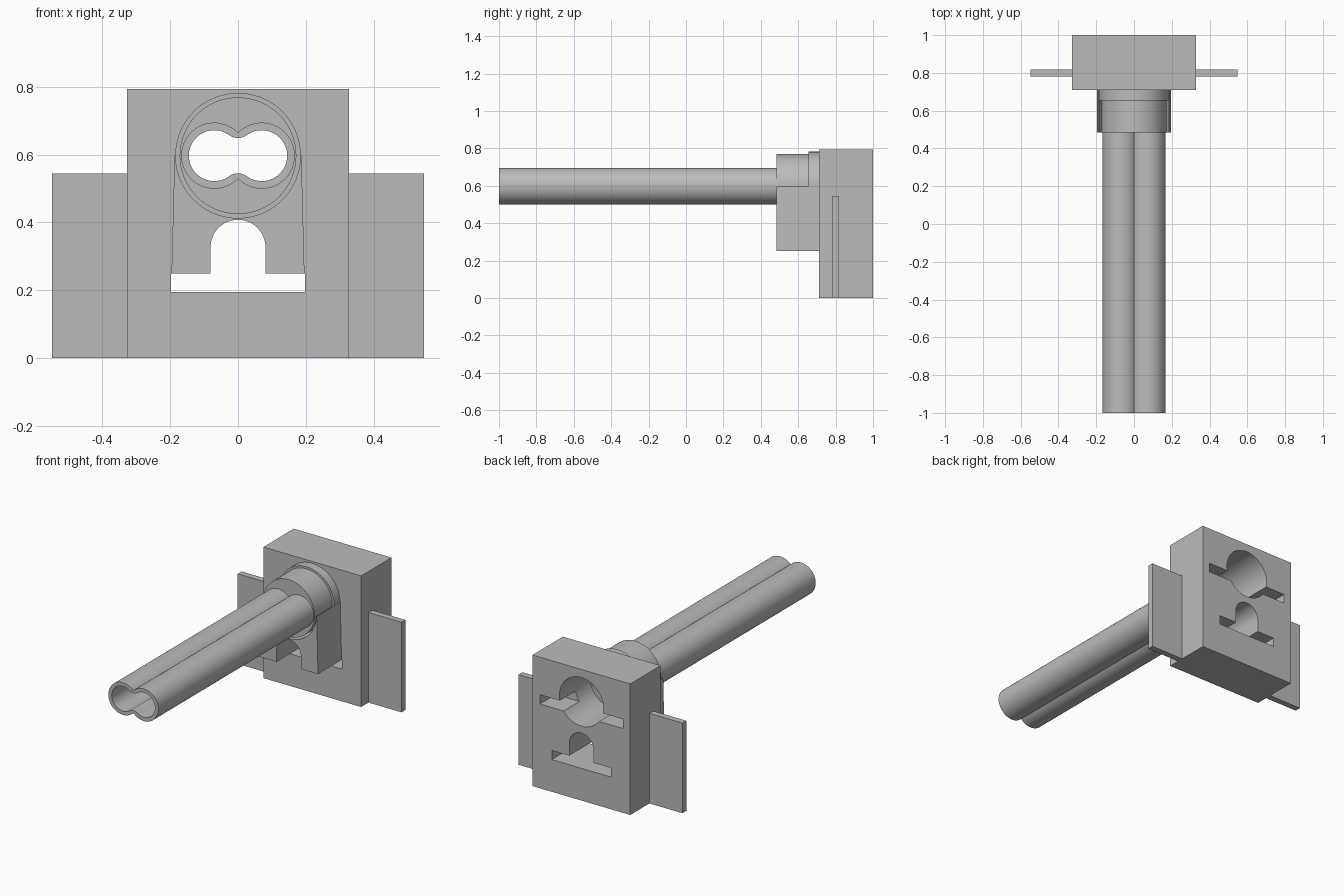
import bpy
from math import sin, cos, pi, radians, atan2

cube = bpy.data.objects.get("Cube")
if cube:
    bpy.data.objects.remove(cube, do_unlink=True)

grey = bpy.data.materials.new("plain grey")
grey.use_nodes = True
grey.diffuse_color = (0.5, 0.5, 0.5, 1)
grey.node_tree.nodes["Principled BSDF"].inputs["Base Color"].default_value = (0.5, 0.5, 0.5, 1)

AXIS = 0.597  # height of the tube axis


def arc(cx, cz, r, a0, a1, n=24):
    """Points on an arc in the x-z plane, ends included."""
    return [(cx + r * cos(a0 + (a1 - a0) * i / n),
             cz + r * sin(a0 + (a1 - a0) * i / n)) for i in range(n + 1)]


def circle(r, n=64):
    return arc(0, AXIS, r, 0, 2 * pi, n)[:-1]


def rect(x0, x1, z0, z1):
    return [(x0, z0), (x1, z0), (x1, z1), (x0, z1)]


def prism(name, y0, y1, *outlines):
    """Extrude x-z outlines along y; outlines after the first are holes."""
    curve = bpy.data.curves.new(name, 'CURVE')
    curve.dimensions = '2D'
    curve.fill_mode = 'BOTH'
    curve.extrude = (y1 - y0) / 2
    for pts in outlines:
        spline = curve.splines.new('POLY')
        spline.points.add(len(pts) - 1)
        for p, (x, z) in zip(spline.points, pts):
            p.co = (x, z, 0, 1)
        spline.use_cyclic_u = True
    obj = bpy.data.objects.new(name, curve)
    bpy.context.collection.objects.link(obj)
    obj.location.y = (y0 + y1) / 2
    obj.rotation_euler.x = radians(90)
    bpy.ops.object.select_all(action='DESELECT')
    obj.select_set(True)
    bpy.context.view_layer.objects.active = obj
    bpy.ops.object.convert(target='MESH')
    obj = bpy.context.view_layer.objects.active
    # Weld the caps to the walls
    bpy.ops.object.mode_set(mode='EDIT')
    bpy.ops.mesh.select_all(action='SELECT')
    bpy.ops.mesh.remove_doubles(threshold=0.0001)
    bpy.ops.mesh.normals_make_consistent(inside=False)
    bpy.ops.object.mode_set(mode='OBJECT')
    bpy.ops.object.shade_smooth_by_angle(angle=radians(30))
    obj.data.materials.clear()
    obj.data.materials.append(grey)
    return obj


# Twin-lobe outlines: sharp waist outside, rounded waist inside
LOBE = 0.07
R_OUT, R_IN, FILLET = 0.0975, 0.075, 0.043
waist = (R_OUT ** 2 - LOBE ** 2) ** 0.5
a = pi - atan2(waist, LOBE)
outer = arc(LOBE, AXIS, R_OUT, -a, a, 40)[:-1] + arc(-LOBE, AXIS, R_OUT, pi - a, pi + a, 40)[:-1]

rise = ((R_IN + FILLET) ** 2 - LOBE ** 2) ** 0.5
b = atan2(rise, LOBE)
inner = (arc(LOBE, AXIS, R_IN, b - pi, pi - b, 40)[:-1]
         + arc(0, AXIS + rise, FILLET, -b, b - pi, 12)[:-1]
         + arc(-LOBE, AXIS, R_IN, b, 2 * pi - b, 40)[:-1]
         + arc(0, AXIS - rise, FILLET, pi - b, b, 12)[:-1])

# Long twin tube, collar and flange ring
prism("twin_tube", -1, 0.49, outer, inner)
prism("collar", 0.485, 0.71, circle(0.172), inner)
prism("flange_ring", 0.655, 0.71, circle(0.185), circle(0.17))

# Saddle block under the collar, with an arched passage
arch = arc(0, 0.327, 0.081, pi, 0)
saddle = ([(-0.196, 0.25), (-0.081, 0.25)] + arch + [(0.081, 0.25), (0.196, 0.25), (0.187, AXIS)]
          + arc(0, AXIS, 0.184, 0, -pi, 40) + [(-0.187, AXIS)])
prism("saddle_block", 0.485, 0.71, saddle)

# Mounting plate with a round bore and a keyhole opening
keyhole = ([(-0.198, 0.195), (-0.198, 0.25), (-0.081, 0.25)] + arch
           + [(0.081, 0.25), (0.198, 0.25), (0.198, 0.195)])
plate = prism("mounting_plate", 0.71, 1.0, rect(-0.327, 0.327, 0, 0.793), circle(0.147), keyhole)

# Cross slot in the rear face
cutter = prism("slot_cutter", 0.85, 1.1, rect(-0.277, 0.277, 0.51, 0.566))
cutter.hide_render = True
mod = plate.modifiers.new("rear_slot", 'BOOLEAN')
mod.operation = 'DIFFERENCE'
mod.solver = 'EXACT'
mod.object = cutter
bpy.ops.object.select_all(action='DESELECT')
plate.select_set(True)
bpy.context.view_layer.objects.active = plate
bpy.ops.object.modifier_apply(modifier=mod.name)
bpy.data.objects.remove(cutter, do_unlink=True)
bpy.ops.object.shade_smooth_by_angle(angle=radians(30))

# Thin side wings
for side, name in ((1, "left_wing"), (-1, "right_wing")):
    x0, x1 = sorted((side * 0.327, side * 0.548))
    prism(name, 0.78, 0.817, rect(x0, x1, 0, 0.545))
